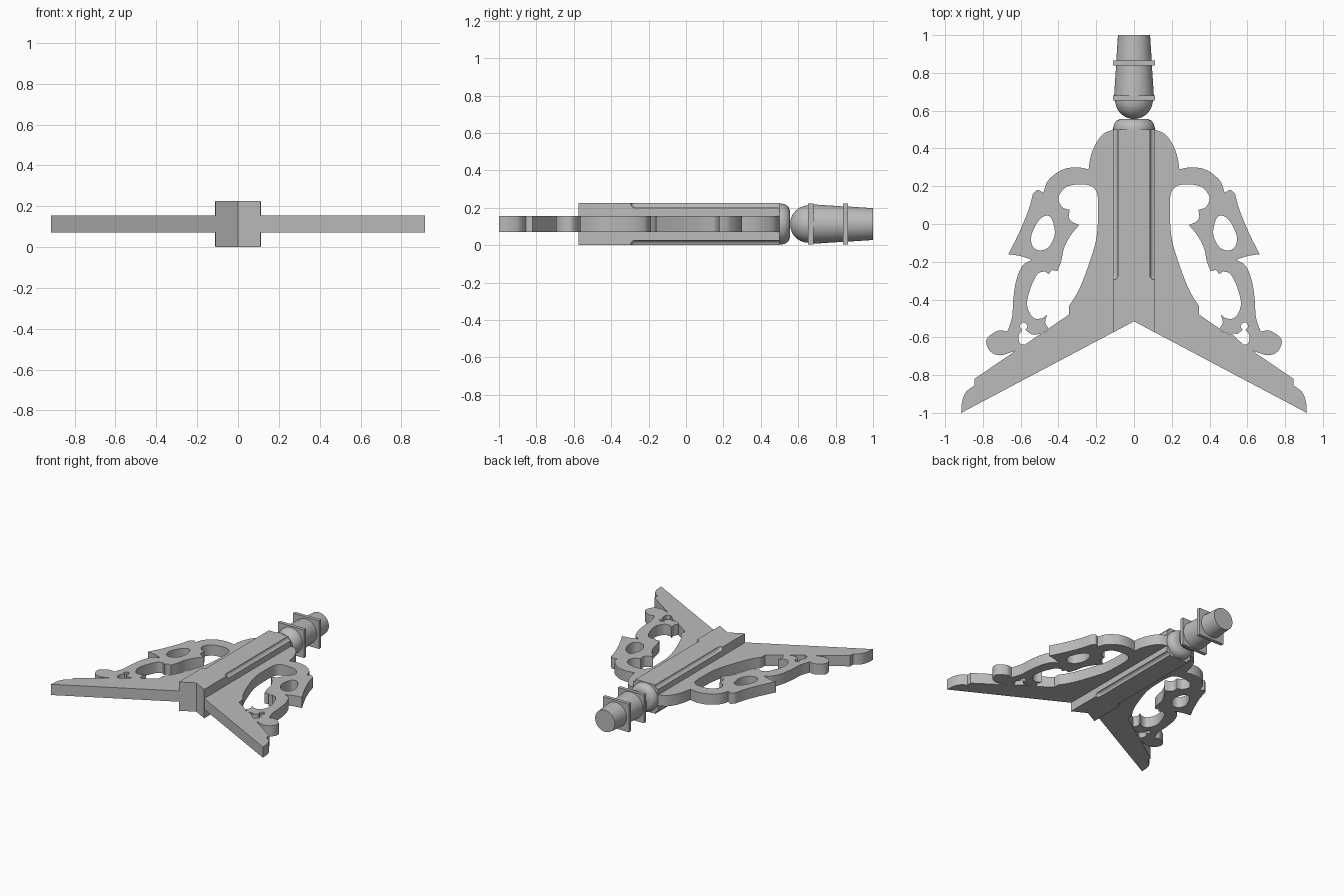
import bpy
import bmesh
from math import pi
from mathutils import Matrix, Vector

if "Cube" in bpy.data.objects:
    bpy.data.objects.remove(bpy.data.objects["Cube"], do_unlink=True)

MID = 0.1125          # height of the central axis
HALF_PLATE = 0.042    # half thickness of the fretwork

metal = bpy.data.materials.new("plain_grey")
metal.use_nodes = True
grey = (0.5, 0.5, 0.5, 1)
metal.diffuse_color = grey
metal.node_tree.nodes["Principled BSDF"].inputs["Base Color"].default_value = grey


def add_object(name, mesh):
    obj = bpy.data.objects.new(name, mesh)
    bpy.context.collection.objects.link(obj)
    mesh.materials.clear()
    mesh.materials.append(metal)
    return obj


def finish(obj, angle=0.6):
    bpy.ops.object.select_all(action="DESELECT")
    obj.select_set(True)
    bpy.context.view_layer.objects.active = obj
    bpy.ops.object.shade_smooth_by_angle(angle=angle)


def mesh_from_bmesh(name, bm):
    bmesh.ops.recalc_face_normals(bm, faces=bm.faces)
    mesh = bpy.data.meshes.new(name)
    bm.to_mesh(mesh)
    bm.free()
    return add_object(name, mesh)


def flow(points, closed=False, steps=5):
    """Smooth curve through the points; two points stay a straight line."""
    pts = [Vector(p) for p in points]
    if len(pts) == 2:
        return pts[:1]
    if closed:
        padded = [pts[-1]] + pts + pts[:2]
    else:
        padded = [pts[0] * 2 - pts[1]] + pts + [pts[-1] * 2 - pts[-2]]
    out = []
    for a, b, c, d in zip(padded, padded[1:], padded[2:], padded[3:]):
        for i in range(steps):
            t = i / steps
            out.append(b + (c - a) * t / 2 + (a * 2 - b * 5 + c * 4 - d) * t**2 / 2
                       + (b * 3 - a - c * 3 + d) * t**3 / 2)
    return out


def join_runs(runs):
    """Each run starts at the end of the one before, with a sharp corner."""
    loop = []
    for run, following in zip(runs, runs[1:] + runs[:1]):
        loop += flow(run + following[:1])
    return loop


def prism(name, loops, half, side=1):
    """Extrude a flat outline with holes about the mid height."""
    curve = bpy.data.curves.new(name + "_outline", "CURVE")
    curve.dimensions = "2D"
    curve.fill_mode = "BOTH"
    curve.extrude = half
    for loop in loops:
        spline = curve.splines.new("POLY")
        spline.points.add(len(loop) - 1)
        for point, co in zip(spline.points, loop):
            point.co = (co[0] * side, co[1], 0, 1)
        spline.use_cyclic_u = True
    temp = bpy.data.objects.new(name + "_outline", curve)
    bpy.context.collection.objects.link(temp)
    bpy.context.view_layer.update()
    flat = temp.evaluated_get(bpy.context.evaluated_depsgraph_get())
    mesh = bpy.data.meshes.new_from_object(flat)
    bm = bmesh.new()
    bm.from_mesh(mesh)
    bmesh.ops.remove_doubles(bm, verts=bm.verts, dist=0.0001)
    bmesh.ops.translate(bm, verts=bm.verts, vec=(0, 0, MID))
    bpy.data.objects.remove(temp, do_unlink=True)
    bpy.data.curves.remove(curve)
    bpy.data.meshes.remove(mesh)
    return mesh_from_bmesh(name, bm)


def turned(name, profile, x=0, z=MID, segments=48):
    """Revolve (radius, y) points about an axis along y."""
    bm = bmesh.new()
    verts = [bm.verts.new((x + r, y, z)) for r, y in profile]
    edges = [bm.edges.new(pair) for pair in zip(verts, verts[1:])]
    bmesh.ops.spin(bm, geom=verts + edges, cent=(x, 0, z), axis=(0, 1, 0),
                   angle=2 * pi, steps=segments)
    bmesh.ops.remove_doubles(bm, verts=bm.verts, dist=0.0001)
    return mesh_from_bmesh(name, bm)


def quarter(radius, y, steps=10):
    """Profile of a hemisphere that starts on the axis below y."""
    arc = [Matrix.Rotation(pi / 2 * i / steps, 2) @ Vector((0, -radius))
           for i in range(steps + 1)]
    return [(abs(v.x), y + v.y) for v in arc]


# Fretwork outline: shoulder, crest, bud, leaf, brace, scroll, arm and foot
outline = [
    [(0.05, 0.5)],
    [(0.11, 0.5), (0.165, 0.475), (0.205, 0.42), (0.23, 0.355)],
    [(0.24, 0.29), (0.31, 0.3), (0.385, 0.285), (0.455, 0.23)],
    [(0.48, 0.165), (0.51, 0.18)],
    [(0.535, 0.16), (0.56, 0.07), (0.61, -0.05)],
    [(0.665, -0.16), (0.6, -0.17)],
    [(0.54, -0.19), (0.59, -0.22), (0.625, -0.305), (0.64, -0.41), (0.645, -0.49)],
    [(0.67, -0.57), (0.72, -0.565), (0.78, -0.61), (0.765, -0.67), (0.71, -0.695)],
    [(0.625, -0.67)],
    [(0.845, -0.82)],
    [(0.845, -0.855), (0.89, -0.89), (0.91, -0.94)],
    [(0.915, -1)],
    [(0.05, -0.5415)],
]

# Large opening: stem side, upper curl, inner leaf, loop, lobe and eyelet
opening = [
    [(0.345, -0.48)],
    [(0.345, -0.435), (0.295, -0.355), (0.245, -0.23), (0.2, -0.08), (0.19, 0.07),
     (0.195, 0.16), (0.225, 0.2), (0.285, 0.21), (0.36, 0.195), (0.4, 0.14),
     (0.38, 0.09)],
    [(0.34, 0.075), (0.345, 0.035), (0.325, 0.01)],
    [(0.29, -0.005), (0.335, -0.06), (0.37, -0.125), (0.385, -0.195)],
    [(0.405, -0.25), (0.435, -0.245)],
    [(0.45, -0.265)],
    [(0.475, -0.25), (0.515, -0.27), (0.555, -0.36), (0.565, -0.435), (0.535, -0.495),
     (0.49, -0.5)],
    [(0.46, -0.48), (0.47, -0.52), (0.455, -0.56), (0.495, -0.58), (0.54, -0.585)],
    [(0.575, -0.56), (0.565, -0.54), (0.585, -0.52), (0.605, -0.54)],
    [(0.59, -0.56), (0.61, -0.59), (0.605, -0.63)],
    [(0.58, -0.64)],
]

# Oval hole within the outer leaf
eye = [(0.44, 0.035), (0.48, 0.04), (0.52, -0.005), (0.545, -0.07), (0.535, -0.12),
       (0.5, -0.14), (0.455, -0.125), (0.425, -0.075), (0.42, -0.03)]

loops = [join_runs(outline), join_runs(opening), flow(eye, closed=True)]
for side, label in ((1, "left"), (-1, "right")):
    finish(prism(label + "_bracket", loops, HALF_PLATE, side))

# Central bar with a notched front
bar = prism("central_bar", [[(-0.11, 0.5), (-0.11, -0.574), (0, -0.515),
                             (0.11, -0.574), (0.11, 0.5)]], MID)

# Coves along the four long edges of the bar
for x in (-0.11, 0.11):
    for z in (0, 2 * MID):
        profile = quarter(0.026, -0.27, 6) + [(0.026, 0.6), (0, 0.6)]
        cutter = turned("cove_cutter", profile, x, z, 24)
        cutter.hide_render = True
        cut = bar.modifiers.new("cove", "BOOLEAN")
        cut.operation = "DIFFERENCE"
        cut.solver = "EXACT"
        cut.object = cutter
        bpy.ops.object.select_all(action="DESELECT")
        bpy.context.view_layer.objects.active = bar
        bar.select_set(True)
        bpy.ops.object.modifier_apply(modifier=cut.name)
        bpy.data.objects.remove(cutter, do_unlink=True)
finish(bar)

# Rounded cap on the end of the bar
finish(turned("end_cap", [(0, 0.49), (0.11, 0.49), (0.11, 0.51), (0.105, 0.53),
                          (0.093, 0.547), (0.07, 0.557), (0, 0.557)]))

# Ball and tapered finial
finish(turned("finial_ball", quarter(0.1, 0.656) + [(0.1, 0.667), (0, 0.667)]))
finish(turned("finial_body", [(0, 0.667), (0.106, 0.667), (0.094, 0.85), (0, 0.85)]))
finish(turned("finial_tip", [(0, 0.85), (0.095, 0.85), (0.085, 1), (0, 1)]))

# Square collars around the finial
for label, y in (("lower", 0.667), ("upper", 0.852)):
    bm = bmesh.new()
    bmesh.ops.create_cube(bm, size=1, matrix=Matrix.Translation((0, y, MID))
                          @ Matrix.Diagonal((0.224, 0.027, 0.22, 1)))
    mesh_from_bmesh(label + "_collar", bm)
